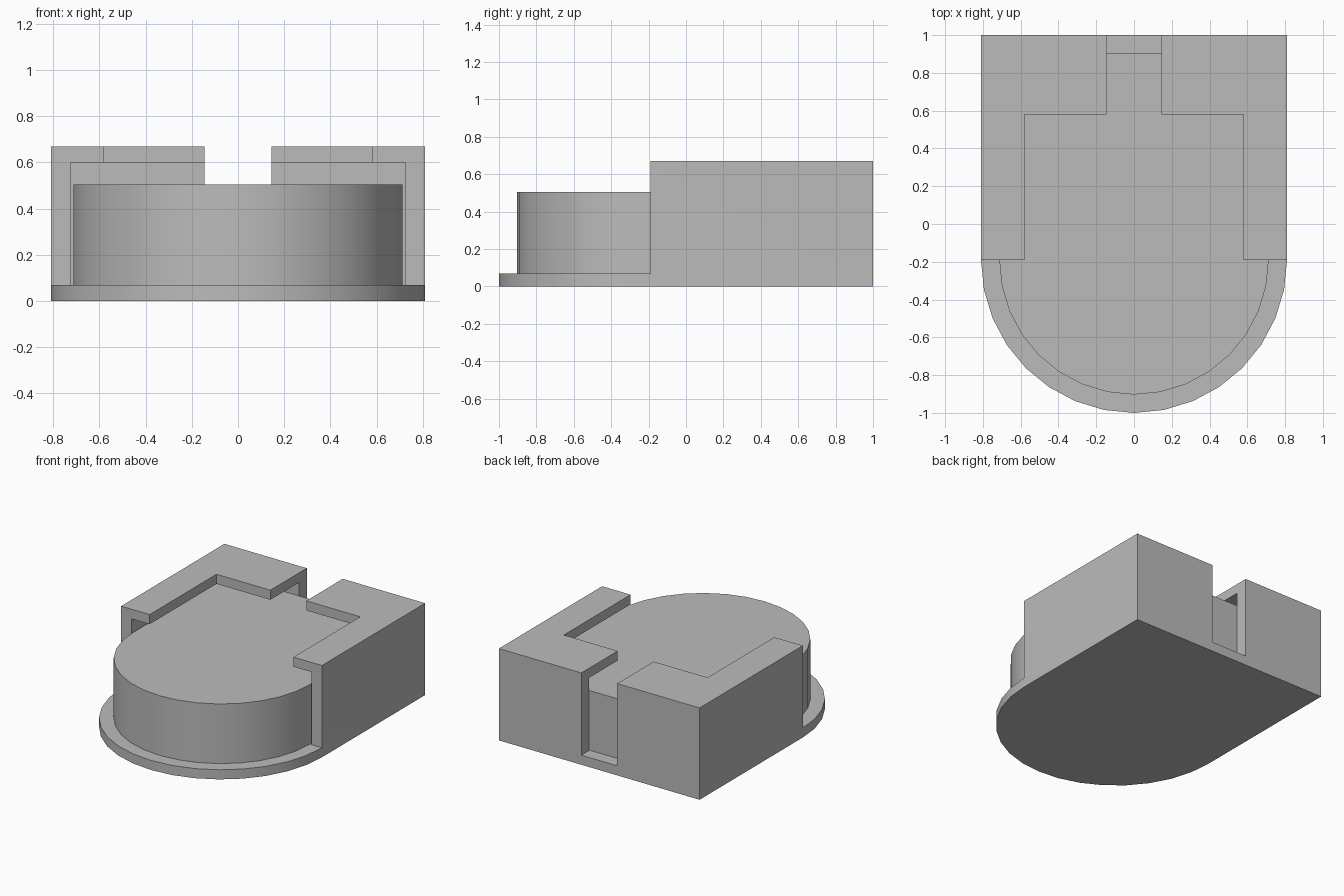
import bpy
import bmesh
import math

default = bpy.data.objects.get("Cube")
if default:
    bpy.data.objects.remove(default, do_unlink=True)

CENTRE_Y = -0.19   # where the round front meets the straight sides
FLOOR = 0.07       # top of the base plate

grey = bpy.data.materials.new("plain grey")
grey.use_nodes = True
colour = (0.5, 0.5, 0.5, 1)
grey.diffuse_color = colour
grey.node_tree.nodes["Principled BSDF"].inputs["Base Color"].default_value = colour


def prism(name, outline, z0, z1):
    """Extrude a plan outline from z0 up to z1."""
    bm = bmesh.new()
    face = bm.faces.new([bm.verts.new((x, y, z0)) for x, y in outline])
    top = bmesh.ops.extrude_face_region(bm, geom=[face])["geom"]
    bmesh.ops.translate(bm, vec=(0, 0, z1 - z0),
                        verts=[v for v in top if isinstance(v, bmesh.types.BMVert)])
    bmesh.ops.recalc_face_normals(bm, faces=bm.faces)
    mesh = bpy.data.meshes.new(name)
    bm.to_mesh(mesh)
    bm.free()
    mesh.materials.append(grey)
    obj = bpy.data.objects.new(name, mesh)
    bpy.context.collection.objects.link(obj)
    return obj


def mirrored(half):
    """Close a right-hand outline with its mirror image."""
    return half + [(-x, y) for x, y in reversed(half)]


def round_front(radius, back_y, steps=16):
    """Plan with a half-round front and a square back."""
    arc = [(-radius * math.cos(math.pi * i / steps),
            CENTRE_Y - radius * math.sin(math.pi * i / steps))
           for i in range(steps + 1)]
    return arc + [(radius, back_y), (-radius, back_y)]


def activate(obj):
    bpy.ops.object.select_all(action="DESELECT")
    obj.select_set(True)
    bpy.context.view_layer.objects.active = obj


def cut(target, cutter):
    cutter.hide_render = True
    mod = target.modifiers.new("cut", "BOOLEAN")
    mod.operation = "DIFFERENCE"
    mod.solver = "EXACT"
    mod.object = cutter
    activate(target)
    bpy.ops.object.modifier_apply(modifier=mod.name)
    bpy.data.objects.remove(cutter, do_unlink=True)


# Housing: base plate, walls and overhanging lip in one piece
housing = prism("housing", round_front(0.81, 1.0), 0, 0.67)

# Open front, lip opening and rear slot
opening = mirrored([(1, -1.2), (1, CENTRE_Y), (0.58, CENTRE_Y),
                    (0.58, 0.58), (0.145, 0.58), (0.145, 1.2)])
cut(housing, prism("opening_cutter", opening, FLOOR, 0.9))

# Pocket under the lip
pocket = mirrored([(0.725, -0.4), (0.725, 0.91)])
cut(housing, prism("pocket_cutter", pocket, FLOOR, 0.6))

# Insert block resting in the pocket
insert = prism("insert_block", round_front(0.713, 0.905), FLOOR, 0.505)

for part in (housing, insert):
    activate(part)
    bpy.ops.object.shade_smooth_by_angle(angle=math.radians(30))
